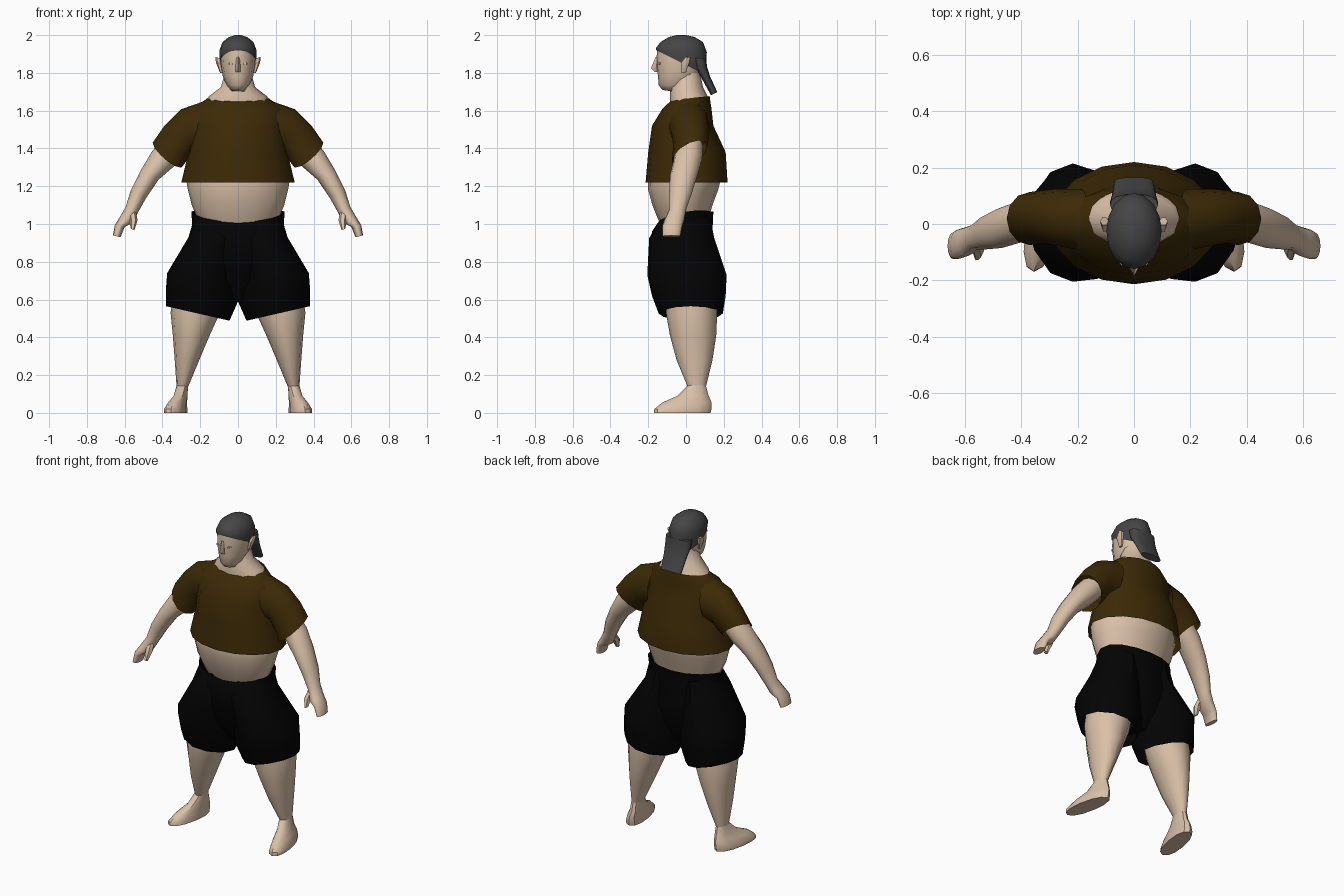
import bpy, bmesh
from math import sin, cos, pi, radians


def material(name, rgb):
    m = bpy.data.materials.new(name)
    m.diffuse_color = (*rgb, 1)
    return m


SKIN = material("skin", (0.70, 0.53, 0.39))
BROWN = material("brown cloth", (0.046, 0.023, 0.002))
BLACK = material("black cloth", (0.001, 0.001, 0.001))
GREY = material("dark hair", (0.06, 0.06, 0.06))
WHITE = material("eye white", (0.8, 0.8, 0.8))


def loft(name, rings, mat, n=12, power=1.0, caps=(False, False), mirror=False, smooth=40):
    """Skin rings (x0, z0, x1, z1, y0, y1[, z tilt along y, x shear along y,
    x shift of front and back, z dip of front and back])."""
    def sp(v):
        return 0 if abs(v) < 1e-6 else abs(v) ** power * (1 if v > 0 else -1)
    bm = bmesh.new()
    loops = []
    for r in rings:
        x0, z0, x1, z1, y0, y1, tilt, shear, shift, dip = (tuple(r) + (0, 0, 0, 0))[:10]
        loop = []
        for k in range(n):
            c, s = sp(cos(2 * pi * k / n)), sp(sin(2 * pi * k / n))
            loop.append(bm.verts.new((
                (x0 + x1) / 2 + (x1 - x0) / 2 * c + shear * s + shift * s * s,
                (y0 + y1) / 2 + (y1 - y0) / 2 * s,
                (z0 + z1) / 2 + (z1 - z0) / 2 * c + tilt * s - dip * s * s)))
        loops.append(loop)
    for a, b in zip(loops, loops[1:]):
        for k in range(n):
            j = (k + 1) % n
            bm.faces.new((a[k], a[j], b[j], b[k]))
    if caps[0]:
        bm.faces.new(loops[0])
    if caps[1]:
        bm.faces.new(loops[-1])
    bmesh.ops.recalc_face_normals(bm, faces=bm.faces)
    me = bpy.data.meshes.new(name)
    bm.to_mesh(me)
    bm.free()
    me.materials.append(mat)
    ob = bpy.data.objects.new(name, me)
    bpy.context.collection.objects.link(ob)
    if mirror:
        ob.modifiers.new("Mirror", 'MIRROR')
    bpy.ops.object.select_all(action='DESELECT')
    ob.select_set(True)
    bpy.context.view_layer.objects.active = ob
    bpy.ops.object.shade_smooth_by_angle(angle=radians(smooth))
    return ob


def centred(*rings):
    """Level rings about x = 0: (z, half width, y0, y1[, tilt, shear, shift, dip])."""
    return [(-r[1], r[0], r[1], r[0], *r[2:]) for r in rings]


# Head, neck and face
loft("head", centred((1.70, .035, -.125, .0, -.01), (1.735, .06, -.145, .04), (1.78, .08, -.148, .07),
                     (1.83, .088, -.155, .085), (1.88, .092, -.156, .095),
                     (1.93, .09, -.152, .095)), SKIN, caps=(True, True), smooth=60)
loft("neck", centred((1.64, .17, -.085, .125), (1.675, .155, -.085, .115), (1.725, .09, -.085, .09),
                     (1.80, .07, -.06, .075)), SKIN, smooth=60)
loft("nose", centred((1.885, .008, -.16, -.14), (1.825, .014, -.186, -.13),
                     (1.805, .012, -.165, -.13)), SKIN, n=4, caps=(True, True))
loft("ears", [(.08, 1.80, .095, 1.80, -.025, .0), (.085, 1.85, .117, 1.855, -.03, .02),
              (.09, 1.875, .12, 1.885, -.005, .025)], SKIN, n=6, caps=(True, True), mirror=True)
loft("eyes", [(.025, 1.843, .052, 1.846, -.149, -.13), (.028, 1.853, .05, 1.855, -.149, -.13)],
     WHITE, n=6, caps=(True, True), mirror=True)

# Hair cap and the flat tail behind it
loft("hair_cap", centred((1.855, .096, -.157, .105, -.065), (1.92, .098, -.16, .11, -.01),
                         (1.963, .082, -.135, .09), (1.99, .048, -.09, .045),
                         (2.0, .015, -.05, .0)), GREY, n=16, caps=(False, True), smooth=60)
loft("hair_tail", centred((1.88, .085, .03, .106), (1.83, .085, .045, .112), (1.78, .078, .078, .128),
                          (1.69, .07, .132, .166, .008)), GREY, n=16, power=.85,
     caps=(True, True), smooth=60)

# Shirt
loft("shirt_body", centred((1.22, .30, -.214, .22), (1.38, .262, -.2, .21), (1.52, .24, -.18, .145),
                           (1.61, .24, -.125, .135), (1.667, .16, -.075, .125, .01)), BROWN, n=16)
loft("shirt_sleeves", [(.20, 1.38, .165, 1.655, -.095, .125), (.24, 1.385, .30, 1.608, -.078, .125),
                       (.265, 1.345, .39, 1.52, -.068, .12, .02),
                       (.29, 1.31, .452, 1.43, -.075, .113, .04)], BROWN, mirror=True)

# Bare belly between shirt and shorts
loft("belly", centred((1.34, .235, -.18, .17), (1.24, .275, -.203, .185), (1.18, .265, -.2, .17),
                      (1.10, .245, -.178, .14), (1.03, .215, -.15, .12), (.97, .18, -.12, .1)),
     SKIN, n=16, smooth=60)

# Shorts
loft("shorts_waist", centred((1.065, .247, -.15, .145, .03, 0, 0, .03), (.96, .24, -.18, .14),
                             (.85, .25, -.165, .16), (.70, .2, -.12, .13),
                             (.59, .06, -.05, .08)), BLACK, n=16, caps=(False, True))
loft("shorts_legs", [(.01, 1.0, .23, 1.04, -.14, .13), (.0, .92, .262, .93, -.195, .15),
                     (.0, .72, .375, .74, -.205, .215, 0, 0, .03),
                     (.0, .59, .382, .65, -.18, .21, 0, 0, .02),
                     (.045, .488, .382, .565, -.145, .195)], BLACK, power=1.1, mirror=True)

# Legs and feet
loft("legs", [(.06, .70, .33, .70, -.11, .16), (.10, .52, .357, .53, -.105, .165),
              (.15, .41, .345, .41, -.085, .16), (.205, .28, .335, .28, -.05, .14),
              (.265, .135, .325, .135, .01, .105)],
     SKIN, mirror=True, smooth=60)
loft("feet", [(.275, 0, .385, 0, -.17, .13, 0, -.025), (.275, .02, .385, .02, -.168, .135, 0, -.025),
              (.275, .055, .365, .055, -.125, .135, 0, -.02),
              (.268, .09, .34, .09, -.045, .12, 0, -.01),
              (.265, .145, .325, .145, .01, .105)],
     SKIN, power=.9, caps=(True, False), mirror=True)

# Arms running into mitten-like hands, with separate thumbs
loft("arms", [(.28, 1.37, .39, 1.46, -.055, .09), (.345, 1.30, .455, 1.385, -.065, .085),
              (.42, 1.235, .517, 1.28, -.085, .06), (.485, 1.14, .567, 1.18, -.09, .03),
              (.53, 1.06, .595, 1.09, -.09, .0), (.56, 1.005, .627, 1.035, -.115, -.01),
              (.60, .985, .652, .995, -.125, -.02), (.622, .93, .662, .94, -.125, -.03)],
     SKIN, caps=(False, True), mirror=True, smooth=60)
loft("thumbs", [(.54, 1.07, .58, 1.07, -.085, -.04), (.532, 1.02, .575, 1.02, -.12, -.07),
                (.548, .968, .568, .975, -.13, -.10)], SKIN, n=6, caps=(True, True), mirror=True)
